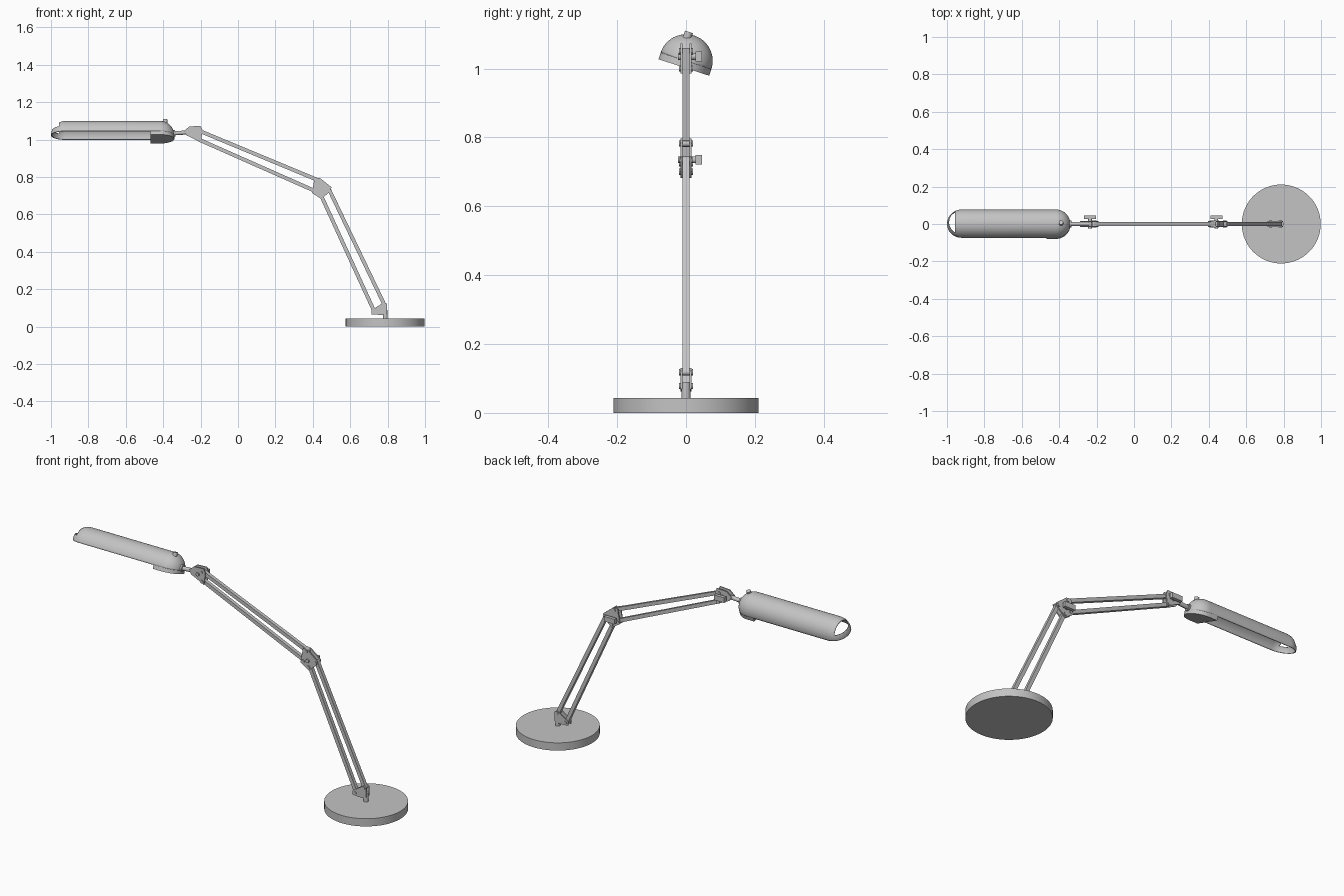
import bpy, bmesh
from math import sin, cos, pi, radians, sqrt
from mathutils import Vector, Matrix

if "Cube" in bpy.data.objects:
    bpy.data.objects.remove(bpy.data.objects["Cube"], do_unlink=True)

GREY = (0.55, 0.55, 0.55, 1)
mat = bpy.data.materials.new("satin_grey")
mat.use_nodes = True
mat.diffuse_color = GREY
mat.node_tree.nodes["Principled BSDF"].inputs["Base Color"].default_value = GREY


def finish(name, bm, matrix=None, wall=0):
    """Turn a bmesh into a shaded, coloured object."""
    bmesh.ops.recalc_face_normals(bm, faces=bm.faces)
    if matrix:
        bm.transform(matrix)
    me = bpy.data.meshes.new(name)
    bm.to_mesh(me)
    bm.free()
    me.materials.append(mat)
    ob = bpy.data.objects.new(name, me)
    bpy.context.collection.objects.link(ob)
    if wall:
        mod = ob.modifiers.new("wall", "SOLIDIFY")
        mod.thickness = wall
        mod.offset = 0
    bpy.ops.object.select_all(action="DESELECT")
    ob.select_set(True)
    bpy.context.view_layer.objects.active = ob
    bpy.ops.object.shade_smooth_by_angle(angle=radians(32))
    return ob


def cylinder(name, a, b, r, sides=20):
    a, b = Vector(a), Vector(b)
    bm = bmesh.new()
    bmesh.ops.create_cone(bm, cap_ends=True, segments=sides, radius1=r, radius2=r, depth=(b - a).length)
    turn = (b - a).to_track_quat("Z", "Y").to_matrix().to_4x4()
    return finish(name, bm, Matrix.Translation((a + b) / 2) @ turn)


def prism(name, outline, lift, depth, matrix=None):
    """Extrude a closed outline of 3D points along a vector."""
    bm = bmesh.new()
    face = bm.faces.new([bm.verts.new(p) for p in outline])
    new = bmesh.ops.extrude_face_region(bm, geom=[face])["geom"]
    verts = [g for g in new if isinstance(g, bmesh.types.BMVert)]
    bmesh.ops.translate(bm, verts=verts, vec=Vector(lift) * depth)
    return finish(name, bm, matrix)


def box(name, center, size):
    bm = bmesh.new()
    bmesh.ops.create_cube(bm, size=1)
    bm.transform(Matrix.Diagonal((*size, 1)))
    return finish(name, bm, Matrix.Translation(center))


def bar(name, a, b, t=0.02):
    """Square bar between two points of the xz plane."""
    a, b = Vector((a[0], 0, a[1])), Vector((b[0], 0, b[1]))
    bm = bmesh.new()
    bmesh.ops.create_cube(bm, size=1)
    bm.transform(Matrix.Diagonal((t, t, (b - a).length, 1)))
    turn = (b - a).to_track_quat("Z", "Y").to_matrix().to_4x4()
    finish(name, bm, Matrix.Translation((a + b) / 2) @ turn)


def bracket(name, outline, pins):
    """Pair of cheek plates joined by pivot pins."""
    for side, y in (("front", -0.016), ("back", 0.010)):
        prism(f"{name}_{side}_plate", [(x, y, z) for x, z in outline], (0, 1, 0), 0.006)
    for i, (x, z) in enumerate(pins):
        cylinder(f"{name}_pin_{i + 1}", (x, -0.02, z), (x, 0.02, z), 0.009, 12)


def wing_knob(name, x, z):
    cylinder(name + "_stem", (x, -0.023, z), (x, 0.035, z), 0.010, 16)
    box(name + "_grip", (x, 0.037, z), (0.064, 0.018, 0.028))


# Base and post
BX = 0.787
cylinder("base", (BX, 0, 0), (BX, 0, 0.043), 0.211, 64)
cylinder("post", (BX, 0, 0.04), (BX, 0, 0.09), 0.013)

# Joints
foot_pins = [(0.73, 0.078), (0.782, 0.118)]
elbow_low = [(0.445, 0.70), (0.486, 0.735)]
elbow_up = [(0.412, 0.725), (0.43, 0.782)]
head_pins = [(-0.21, 1.0), (-0.215, 1.05)]
bracket("foot_bracket", [(0.715, 0.065), (0.775, 0.062), (0.797, 0.07), (0.797, 0.122),
                         (0.78, 0.13), (0.715, 0.088)], foot_pins)
bracket("elbow_bracket", [(0.395, 0.715), (0.41, 0.797), (0.44, 0.793), (0.50, 0.745),
                          (0.49, 0.72), (0.445, 0.682)], elbow_low + elbow_up)
bracket("head_bracket", [(-0.29, 1.045), (-0.26, 1.07), (-0.20, 1.073), (-0.19, 1.05),
                         (-0.198, 0.985), (-0.275, 1.022)], head_pins)
wing_knob("elbow_knob", 0.44, 0.735)
wing_knob("head_knob", -0.235, 1.035)

# Parallel arm bars
for label, p, q in zip(("outer", "inner"), foot_pins, elbow_low):
    bar(f"lower_arm_{label}_bar", p, q)
for label, p, q in zip(("bottom", "top"), elbow_up, head_pins):
    bar(f"upper_arm_{label}_bar", p, q)

# Neck between arm and shade
cylinder("neck", (-0.24, 0, 1.04), (-0.40, 0, 1.03), 0.011, 16)
cylinder("neck_collar", (-0.335, 0, 1.034), (-0.36, 0, 1.032), 0.018, 16)

# Shade: half capsule shell, tilted about its long axis
R, X0, X1 = 0.075, -0.922, -0.418
tilt = Matrix.Translation((0, 0, 1.022)) @ Matrix.Rotation(radians(-18), 4, "X")
N, M = 16, 32
stations = [(X0 - R * cos(pi / 2 * i / N), R * sin(pi / 2 * i / N)) for i in range(N + 1)]
stations += [(X1 + R * sin(pi / 2 * i / N), R * cos(pi / 2 * i / N)) for i in range(N + 1)]
bm = bmesh.new()
rings = [[bm.verts.new((x, r * cos(pi * j / M), r * sin(pi * j / M))) for j in range(M + 1)]
         for x, r in stations]
for a, b in zip(rings, rings[1:]):
    for j in range(M):
        bm.faces.new((a[j], a[j + 1], b[j + 1], b[j]))
bmesh.ops.remove_doubles(bm, verts=bm.verts, dist=0.0001)
# Vent opening in the tip, leaving a rim along the bottom
for co, no in (((-0.957, 0, 0), (1, 0, 0)), ((0, 0, 0.03), (0, 0, 1))):
    tip = [f for f in bm.faces if f.calc_center_median().x < X0]
    geom = tip + list({e for f in tip for e in f.edges}) + list({v for f in tip for v in f.verts})
    bmesh.ops.bisect_plane(bm, geom=geom, plane_co=co, plane_no=no, dist=1e-5)
vent = [f for f in bm.faces if f.calc_center_median().x < -0.957 and f.calc_center_median().z > 0.03]
bmesh.ops.delete(bm, geom=vent, context="FACES")
finish("shade", bm, tilt, wall=0.005)

# Socket housing closing the underside near the neck
RH = R + 0.0025
arc = [(X1 + RH * cos(t), RH * sin(t), 0.001) for t in [pi * (i / 24 - 0.5) for i in range(25)]]
prism("socket_housing", arc + [(-0.467, RH, 0.001), (-0.467, -RH, 0.001)], (0, 0, -1), 0.021, tilt)

# Switch on the shade's shoulder
button = [tilt @ Vector((-0.39, -0.018, z)) for z in (0.055, 0.083)]
cylinder("switch", button[0], button[1], 0.012, 16)
